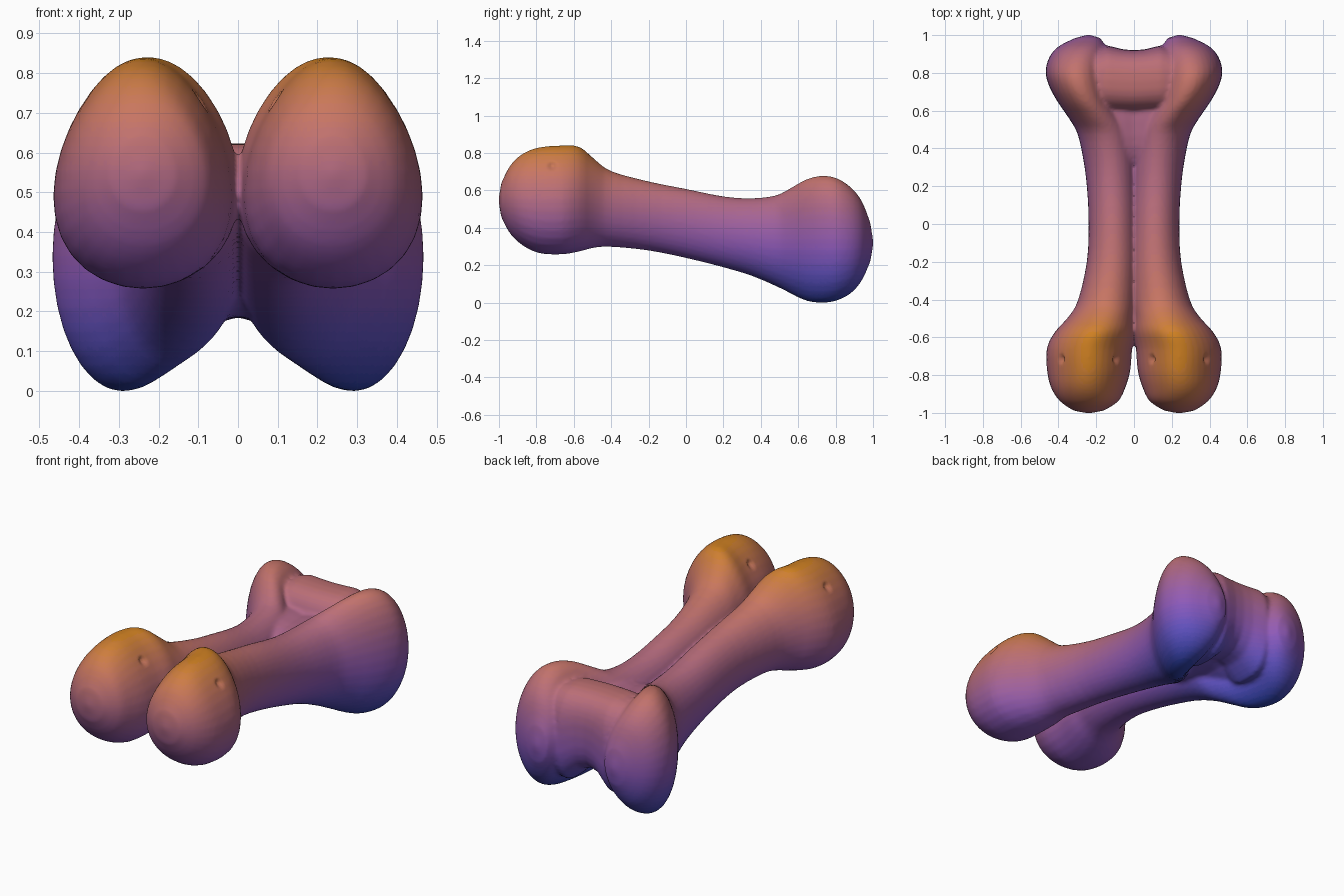
import bpy, bmesh, math
from mathutils import Vector

if "Cube" in bpy.data.objects:
    bpy.data.objects.remove(bpy.data.objects["Cube"])


def loft(bm, rings, tips=None, n=32):
    """Skin a list of point rings; close the ends with tip points or flat caps."""
    loops = [[bm.verts.new(p) for p in ring] for ring in rings]
    for a, b in zip(loops, loops[1:]):
        for i in range(n):
            j = (i + 1) % n
            bm.faces.new((a[i], a[j], b[j], b[i]))
    for k, loop in enumerate((loops[0], loops[-1])):
        if tips:
            tip = bm.verts.new(tips[k])
            for i in range(n):
                bm.faces.new((loop[i], loop[(i + 1) % n], tip))
        else:
            bm.faces.new(loop)


def oval(u0, u1, v0, v1, egg=0.0, power=1.0, n=32):
    """Oval outline in a box; egg makes the lower half wider, power < 1 squares it."""
    pts = []
    for i in range(n):
        a = 2 * math.pi * i / n
        c, s = math.cos(a), math.sin(a)
        c, s = (math.copysign(abs(q) ** power, q) for q in (c, s))
        pts.append(((u0 + u1) / 2 + (u1 - u0) / 2 * c * (1 - egg * s),
                    (v0 + v1) / 2 + (v1 - v0) / 2 * s))
    return pts


def smooth_rows(rows, steps=3):
    """Add rows in between along a smooth curve through the given ones."""
    pad = [rows[0]] + rows + [rows[-1]]
    out = []
    for p, q, r, s in zip(pad, pad[1:], pad[2:], pad[3:]):
        for k in range(steps):
            t = k / steps
            out.append([b + .5 * t * (c - a + t * (2 * a - 5 * b + 4 * c - d
                        + t * (3 * (b - c) + d - a))) for a, b, c, d in zip(p, q, r, s)])
    return out + [rows[-1]]


# One long half of the bone: y, inner x, outer x, bottom z, top z, egg
HALF = [
    (-.988, .16, .32, .46, .64, .05), (-.94, .085, .39, .37, .735, .10),
    (-.87, .05, .435, .305, .80, .18), (-.78, .025, .455, .265, .833, .22),
    (-.66, .015, .457, .26, .842, .22), (-.57, 0, .415, .275, .835, .18),
    (-.49, 0, .345, .295, .77, .10), (-.40, -.01, .295, .30, .705, .05),
    (-.20, -.015, .25, .28, .65, 0), (0, -.015, .24, .24, .61, 0),
    (.20, -.015, .25, .19, .57, 0), (.35, -.015, .27, .145, .56, 0),
    (.48, 0, .30, .09, .575, 0), (.56, .05, .345, .05, .615, 0),
    (.64, .105, .40, .012, .66, 0), (.72, .13, .445, 0, .68, 0),
    (.80, .138, .468, .01, .67, 0), (.88, .14, .45, .05, .62, 0),
    (.94, .15, .40, .12, .545, 0), (.985, .18, .31, .22, .43, 0),
]
# Cross piece between the rear knobs: x, front y, back y, bottom z, top z
BRIDGE = [(-.25, .60, .92, .10, .60), (-.14, .585, .945, .09, .625),
          (-.06, .59, .925, .17, .625), (0, .59, .92, .187, .625),
          (.06, .59, .925, .17, .625), (.14, .585, .945, .09, .625),
          (.25, .60, .92, .10, .60)]
# Web filling the fork just ahead of the cross piece
WEB = [(-.15, .30, .82, .13, .54), (-.05, .27, .82, .18, .53), (0, .27, .82, .187, .52),
       (.05, .27, .82, .18, .53), (.15, .30, .82, .13, .54)]

bm = bmesh.new()
for side in (-1, 1):
    rings = [[(side * x, y, z) for x, z in oval(a, b, c, d, e)]
             for y, a, b, c, d, e in smooth_rows(HALF)]
    loft(bm, rings, [(side * .24, -1.003, .55), (side * .24, 1.003, .32)])
for part in (BRIDGE, WEB):
    loft(bm, [[(x, y, z) for y, z in oval(a, b, c, d, 0, .75)] for x, a, b, c, d in part])
bmesh.ops.recalc_face_normals(bm, faces=bm.faces)
mesh = bpy.data.meshes.new("double_bone")
bm.to_mesh(mesh)
bm.free()
bone = bpy.data.objects.new("double_bone", mesh)
bpy.context.collection.objects.link(bone)

# Fuse the overlapping parts into one skin and soften it slightly
fuse = bone.modifiers.new("fuse", 'REMESH')
fuse.mode = 'VOXEL'
fuse.voxel_size = .012
soft = bone.modifiers.new("soften", 'SMOOTH')
soft.factor = .5
soft.iterations = 3
bpy.context.view_layer.objects.active = bone
bone.select_set(True)
bpy.ops.object.convert(target='MESH')
mesh = bone.data

# Stand exactly on the ground, with small pits in the sides of the front knobs
low = min(v.co.z for v in mesh.vertices)
for v in mesh.vertices:
    v.co.z -= low
    d = math.hypot(v.co.y + .715, v.co.z - .73)
    if d < .028:
        v.co.x += (.02 if abs(v.co.x) < .24 else -.02) * math.copysign(1 - d / .028, v.co.x)

# Height gradient from blue through mauve to orange
STOPS = [(0, (.02, .05, .40)), (.15, (.12, .085, .54)), (.3, (.27, .10, .48)),
         (.5, (.40, .13, .25)), (.7, (.58, .18, .12)), (.85, (.63, .22, .008))]
STEPS = 40
for k in range(STEPS):
    h = .85 * (k + .5) / STEPS
    for (h0, c0), (h1, c1) in zip(STOPS, STOPS[1:]):
        if h0 <= h <= h1:
            col = Vector(c0).lerp(Vector(c1), (h - h0) / (h1 - h0))
    mat = bpy.data.materials.new(f"height_tint_{k}")
    mat.diffuse_color = (*col, 1)
    mat.use_nodes = True
    mat.node_tree.nodes["Principled BSDF"].inputs["Base Color"].default_value = mat.diffuse_color
    mesh.materials.append(mat)
for f in mesh.polygons:
    f.material_index = max(0, min(STEPS - 1, int(f.center.z / .85 * STEPS)))
    f.use_smooth = True
